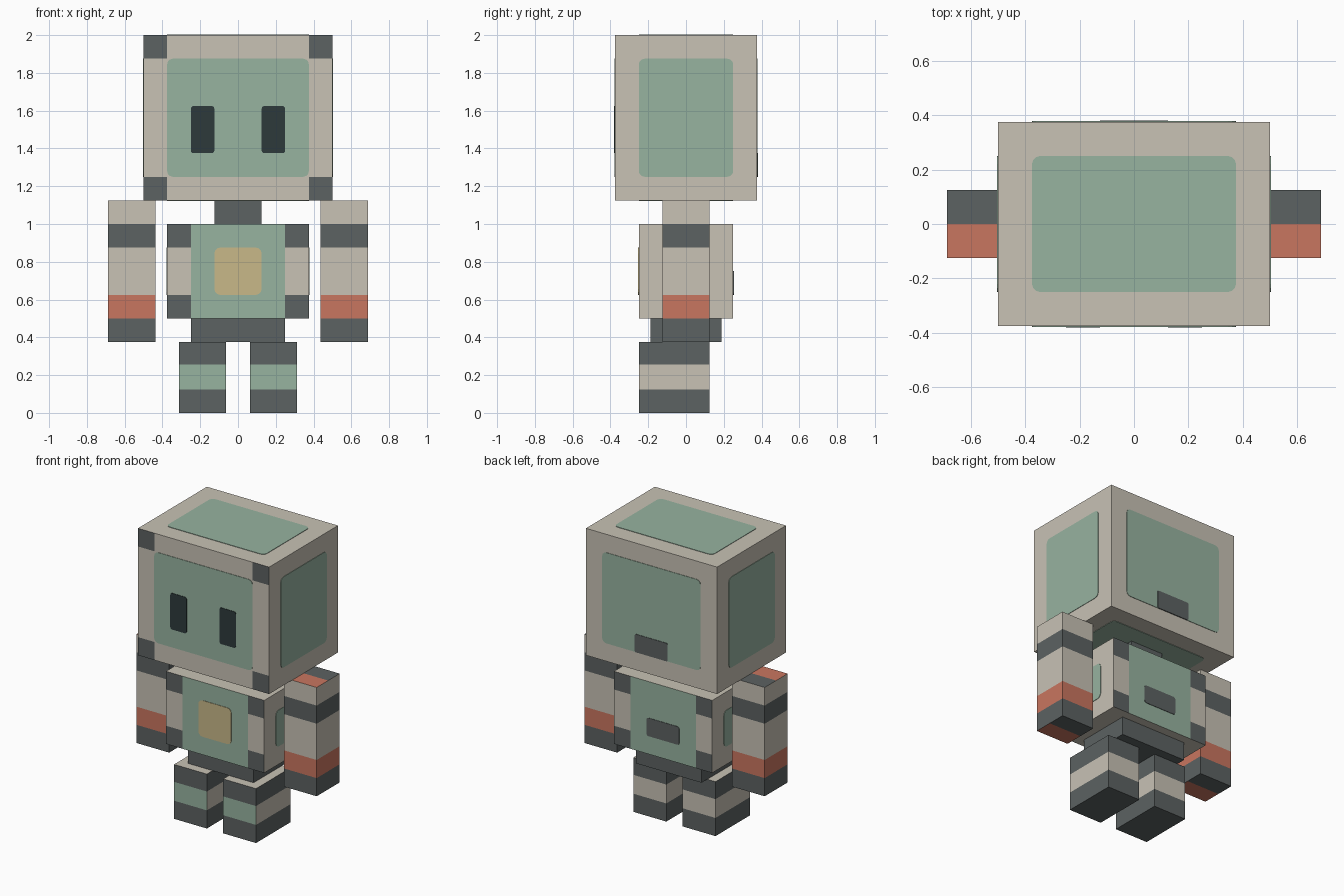
import bpy
import bmesh
from math import cos, sin, pi
from mathutils import Matrix, Vector

if "Cube" in bpy.data.objects:
    bpy.data.objects.remove(bpy.data.objects["Cube"], do_unlink=True)


def linear(c):
    c /= 255
    return c / 12.92 if c <= 0.04045 else ((c + 0.055) / 1.055) ** 2.4


def make_material(name, *rgb):
    mat = bpy.data.materials.new(name)
    mat.use_nodes = True
    colour = [linear(c) for c in rgb] + [1]
    mat.diffuse_color = colour
    bsdf = next(n for n in mat.node_tree.nodes if n.type == 'BSDF_PRINCIPLED')
    bsdf.inputs["Base Color"].default_value = colour
    bsdf.inputs["Roughness"].default_value = 0.8
    return mat


BEIGE, GREEN, DARK, RED, YELLOW, BLACK = range(6)
MATERIALS = [make_material("warm beige", 200, 194, 181),
             make_material("sage green", 151, 179, 160),
             make_material("slate grey", 92, 98, 98),
             make_material("coral red", 201, 118, 96),
             make_material("sand yellow", 200, 184, 137),
             make_material("near black", 45, 58, 59)]


def finish(bm, name, rule):
    bmesh.ops.recalc_face_normals(bm, faces=bm.faces)
    for f in bm.faces:
        f.material_index = rule(f.calc_center_median(), f.normal)
    mesh = bpy.data.meshes.new(name)
    bm.to_mesh(mesh)
    bm.free()
    for mat in MATERIALS:
        mesh.materials.append(mat)
    obj = bpy.data.objects.new(name, mesh)
    bpy.context.collection.objects.link(obj)
    return obj


def box(name, low, high, rule, cuts=()):
    """Box between two corners, cut along (axis, position) planes, coloured by rule."""
    low, high = Vector(low), Vector(high)
    bm = bmesh.new()
    bmesh.ops.create_cube(bm, size=1, matrix=Matrix.Translation((low + high) / 2)
                          @ Matrix.Diagonal((*(high - low), 1)))
    for axis, pos in cuts:
        normal = Vector((0, 0, 0))
        normal[axis] = 1
        bmesh.ops.bisect_plane(bm, geom=bm.verts[:] + bm.edges[:] + bm.faces[:],
                               plane_co=normal * pos, plane_no=normal)
    return finish(bm, name, rule)


def plate(name, centre, normal, width, height, colour, radius=0.03, thick=0.003):
    """Thin plate with rounded corners lying on a flat face."""
    n = Vector(normal)
    v = Vector((0, 1, 0)) if n.z else Vector((0, 0, 1))
    u = v.cross(n)
    bm = bmesh.new()
    outline = []
    for i, (sx, sy) in enumerate([(1, 1), (-1, 1), (-1, -1), (1, -1)]):
        for k in range(4):
            a = (i + k / 3) * pi / 2
            x = sx * (width / 2 - radius) + radius * cos(a)
            y = sy * (height / 2 - radius) + radius * sin(a)
            outline.append(bm.verts.new(Vector(centre) + u * x + v * y))
    face = bm.faces.new(outline)
    top = bmesh.ops.extrude_face_region(bm, geom=[face])["geom"]
    bmesh.ops.translate(bm, vec=n * thick,
                        verts=[g for g in top if isinstance(g, bmesh.types.BMVert)])
    return finish(bm, name, lambda c, nn: colour)


# Head: beige box with dark corners on the face side
def head_rule(c, n):
    corner = abs(c.x) > 0.375 and not 1.25 < c.z < 1.875
    return DARK if n.y < -0.5 and corner else BEIGE


box("head", (-0.5, -0.375, 1.125), (0.5, 0.375, 2), head_rule,
    [(0, -0.375), (0, 0.375), (2, 1.25), (2, 1.875)])
MID = 1.5625
plate("face_screen", (0, -0.375, MID), (0, -1, 0), 0.75, 0.625, GREEN)
plate("head_back_panel", (0, 0.375, MID), (0, 1, 0), 0.75, 0.625, GREEN)
plate("head_top_panel", (0, 0, 2), (0, 0, 1), 0.75, 0.5, GREEN)
plate("head_bottom_panel", (0, 0, 1.125), (0, 0, -1), 0.75, 0.5, GREEN)
plate("head_back_port", (0, 0.375, 1.3125), (0, 1, 0), 0.25, 0.125, DARK, 0.01, 0.006)

# Neck and hips
box("neck", (-0.125, -0.125, 1), (0.125, 0.125, 1.125), lambda c, n: DARK)
box("hips", (-0.25, -0.1875, 0.375), (0.25, 0.1875, 0.5), lambda c, n: DARK)


# Torso: green centre on front and back, dark corner blocks
def torso_rule(c, n):
    if abs(n.y) < 0.5:
        return BEIGE
    if abs(c.x) < 0.25:
        return GREEN
    return BEIGE if 0.625 < c.z < 0.875 else DARK


box("torso", (-0.375, -0.25, 0.5), (0.375, 0.25, 1), torso_rule,
    [(0, -0.25), (0, 0.25), (2, 0.625), (2, 0.875)])
plate("chest_light", (0, -0.25, 0.75), (0, -1, 0), 0.25, 0.25, YELLOW)
plate("torso_back_port", (0, 0.25, 0.6875), (0, 1, 0), 0.25, 0.125, DARK, 0.015)


# Arms: banded sides, ends split into a red front and dark rear half
def arm_rule(c, n):
    if abs(n.z) > 0.5:
        return RED if c.y < 0 else DARK
    if 0.5 < c.z < 0.625:
        return RED
    return DARK if c.z < 0.5 or 0.875 < c.z < 1 else BEIGE


# Legs: dark bands with a green shin patch in front
def leg_rule(c, n):
    if n.z > 0.5:
        return BEIGE
    if 0.125 < c.z < 0.255:
        return GREEN if n.y < -0.5 else BEIGE
    return DARK


for side, s in (("left", 1), ("right", -1)):
    plate(side + "_eye", (s * 0.1875, -0.375, 1.5), (0, -1, 0), 0.125, 0.25,
          BLACK, 0.015, 0.006)
    plate(side + "_head_panel", (s * 0.5, 0, MID), (s, 0, 0), 0.5, 0.625, GREEN)
    plate(side + "_torso_panel", (s * 0.375, 0, 0.75), (s, 0, 0), 0.25, 0.25, GREEN)
    ax = s * 0.5625
    box(side + "_arm", (ax - 0.125, -0.125, 0.375), (ax + 0.125, 0.125, 1.125), arm_rule,
        [(1, 0), (2, 0.5), (2, 0.625), (2, 0.875), (2, 1)])
    lx = s * 0.1875
    box(side + "_leg", (lx - 0.125, -0.25, 0), (lx + 0.125, 0.125, 0.375), leg_rule,
        [(2, 0.125), (2, 0.255)])
